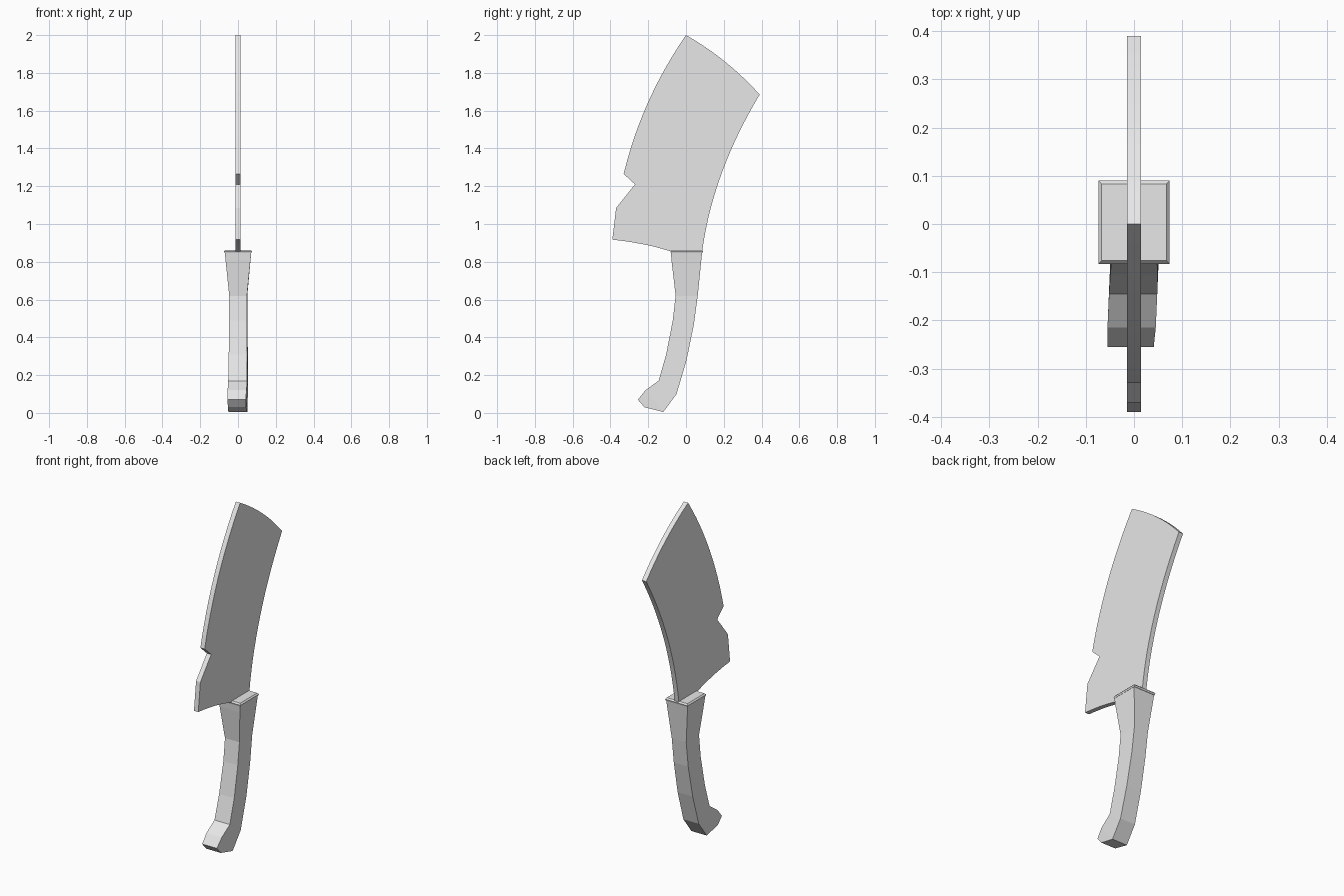
import bpy, bmesh
from mathutils import Vector

cube = bpy.data.objects.get("Cube")
if cube:
    bpy.data.objects.remove(cube, do_unlink=True)

grey = bpy.data.materials.new("plain grey")
grey.use_nodes = True
COLOUR = (0.8, 0.8, 0.8, 1)
grey.diffuse_color = COLOUR
grey.node_tree.nodes["Principled BSDF"].inputs["Base Color"].default_value = COLOUR


def finish(bm, name):
    bmesh.ops.recalc_face_normals(bm, faces=bm.faces)
    mesh = bpy.data.meshes.new(name)
    bm.to_mesh(mesh)
    bm.free()
    mesh.materials.append(grey)
    obj = bpy.data.objects.new(name, mesh)
    bpy.context.collection.objects.link(obj)
    return obj


def curve(a, c, b, steps=10):
    """Quadratic curve from a to b pulled towards c, without its last point."""
    a, b, c = Vector(a), Vector(b), Vector(c)
    ts = [i / steps for i in range(steps)]
    return [a * (1 - t) ** 2 + c * 2 * t * (1 - t) + b * t * t for t in ts]


def plate(name, outline, half):
    """Side outline (y, z) extruded to an even thickness across x."""
    bm = bmesh.new()
    face = bm.faces.new([bm.verts.new((-half, p[0], p[1])) for p in outline])
    out = bmesh.ops.extrude_face_region(bm, geom=[face])
    verts = [v for v in out["geom"] if isinstance(v, bmesh.types.BMVert)]
    bmesh.ops.translate(bm, verts=verts, vec=(2 * half, 0, 0))
    return finish(bm, name)


def loft(name, rings):
    """Skin matching rings of points and close both ends."""
    bm = bmesh.new()
    loops = [[bm.verts.new(p) for p in ring] for ring in rings]
    for a, b in zip(loops, loops[1:]):
        for i in range(len(a)):
            j = (i + 1) % len(a)
            bm.faces.new((a[i], a[j], b[j], b[i]))
    bm.faces.new(loops[0])
    bm.faces.new(loops[-1])
    return finish(bm, name)


# Blade: curved tip and edges, with a notch near the heel
tip, corner, root = (0, 2), (0.39, 1.685), (0.085, 0.85)
outline = curve(tip, (0.22, 1.875), corner)
outline += curve(corner, (0.14, 1.27), root, 14)
outline += [root, (-0.075, 0.852)]
outline += curve((-0.08, 0.855), (-0.22, 0.9), (-0.39, 0.917), 6)
outline += [(-0.39, 0.917), (-0.37, 1.085), (-0.27, 1.21)]
outline += curve((-0.33, 1.265), (-0.235, 1.66), tip, 12)
plate("blade", outline, 0.014)

# Handle sections: front (y, z), back (y, z), half width
sections = [
    ((-0.08, 0.85), (0.085, 0.85), 0.070),
    ((-0.077, 0.81), (0.081, 0.81), 0.066),
    ((-0.055, 0.62), (0.062, 0.62), 0.047),
    ((-0.07, 0.49), (0.042, 0.47), 0.047),
    ((-0.105, 0.31), (0.003, 0.28), 0.049),
    ((-0.145, 0.17), (-0.05, 0.10), 0.050),
    ((-0.215, 0.12), (-0.12, 0.005), 0.050),
    ((-0.255, 0.07), (-0.22, 0.03), 0.048),
]


def section_ring(front, back, half):
    # The grip twists very slightly towards the pommel
    def shift(y, z):
        return 0.05 * (y + 0.1) * max(0, 1 - z / 0.85)
    return [(side * half + shift(*p), p[0], p[1])
            for p, side in ((front, -1), (front, 1), (back, 1), (back, -1))]


loft("handle", [section_ring(*s) for s in sections])

# Collar plate with chamfered rim between handle and blade
def collar_ring(z, inset):
    x, y0, y1 = 0.074 - inset, -0.083 + inset, 0.09 - inset
    return [(-x, y0, z), (x, y0, z), (x, y1, z), (-x, y1, z)]


loft("collar", [collar_ring(0.846, 0.003), collar_ring(0.855, 0),
                collar_ring(0.863, 0.007)])

bpy.context.view_layer.update()
